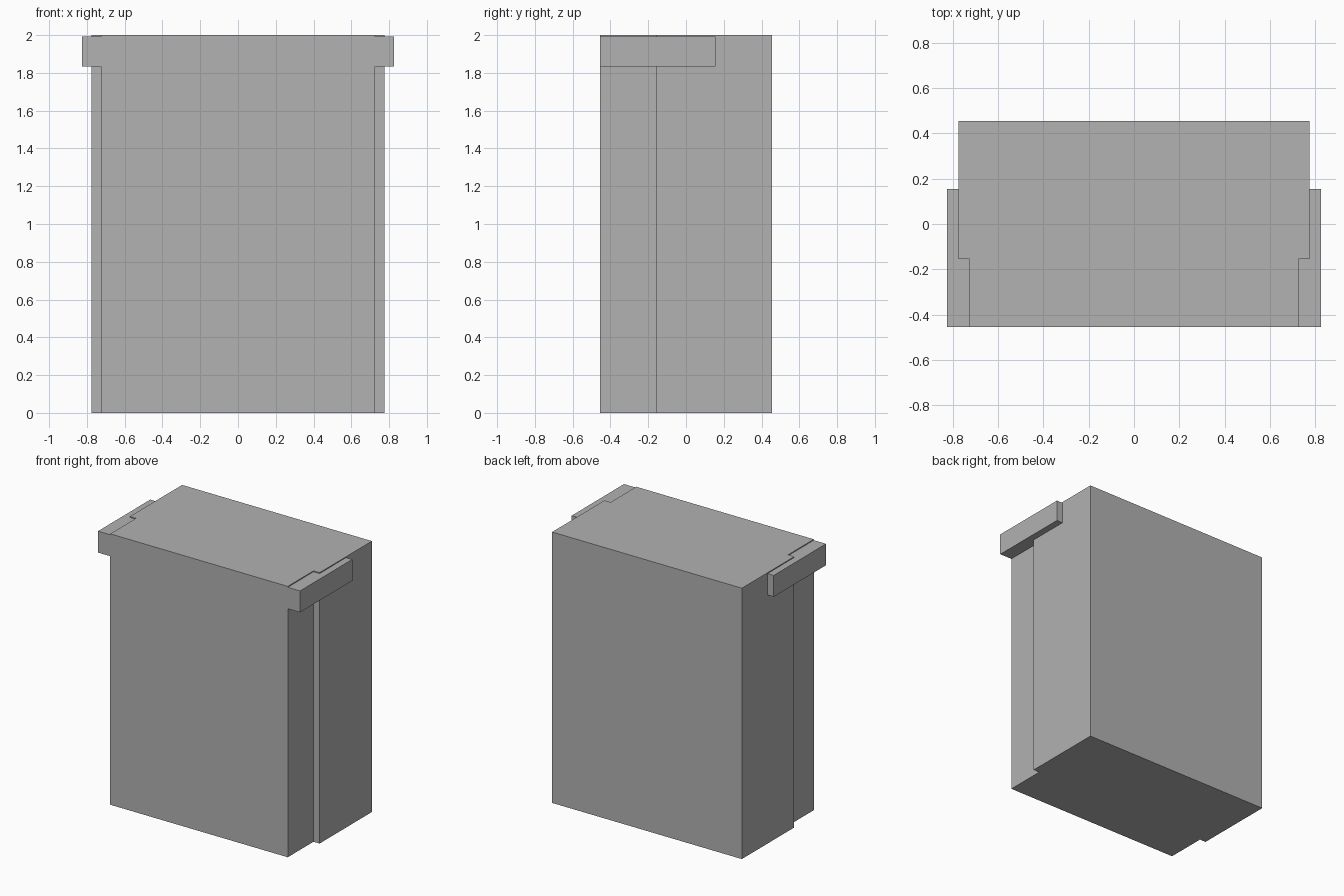
import bpy
import bmesh

cube = bpy.data.objects.get("Cube")
if cube:
    bpy.data.objects.remove(cube, do_unlink=True)

GREY = (0.445, 0.445, 0.445, 1)
grey = bpy.data.materials.new("plain_grey")
grey.use_nodes = True
grey.diffuse_color = GREY
grey.node_tree.nodes["Principled BSDF"].inputs["Base Color"].default_value = GREY

# Shared dimensions
FRONT, STEP, BACK = -0.455, -0.155, 0.455
NARROW, WIDE, OUTER = 0.725, 0.775, 0.825
RAIL_END = 0.155


def extrude_plan(name, outline, bottom, top):
    """Extrude a plan outline (x, y) between two heights."""
    bm = bmesh.new()
    face = bm.faces.new([bm.verts.new((x, y, bottom)) for x, y in outline])
    result = bmesh.ops.extrude_face_region(bm, geom=[face])
    verts = [v for v in result["geom"] if isinstance(v, bmesh.types.BMVert)]
    bmesh.ops.translate(bm, verts=verts, vec=(0, 0, top - bottom))
    bmesh.ops.recalc_face_normals(bm, faces=bm.faces)
    mesh = bpy.data.meshes.new(name)
    bm.to_mesh(mesh)
    bm.free()
    mesh.materials.append(grey)
    obj = bpy.data.objects.new(name, mesh)
    bpy.context.collection.objects.link(obj)
    return obj


# Main body, stepped in along both front corners
half = [(NARROW, FRONT), (NARROW, STEP), (WIDE, STEP), (WIDE, BACK)]
extrude_plan("body", half + [(-x, y) for x, y in reversed(half)], 0, 2)

# Top side rails that hook into the stepped corners
rail = [(NARROW, FRONT), (OUTER, FRONT), (OUTER, RAIL_END),
        (WIDE, RAIL_END), (WIDE, STEP), (NARROW, STEP)]
for side, sign in (("left", 1), ("right", -1)):
    extrude_plan(side + "_rail", [(sign * x, y) for x, y in rail], 1.835, 1.993)
